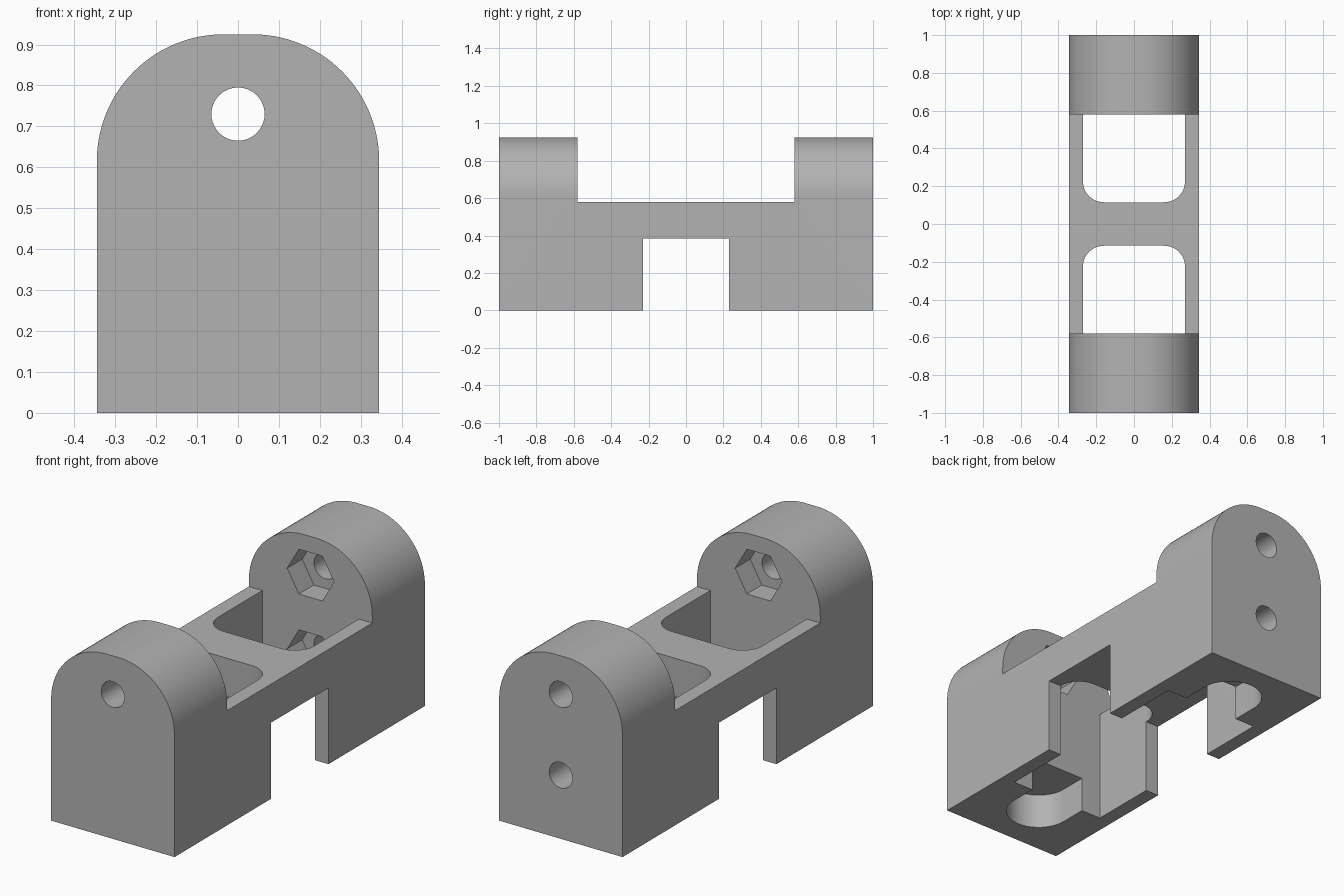
import bpy, bmesh
from math import sin, cos, radians

cube = bpy.data.objects.get("Cube")
if cube:
    bpy.data.objects.remove(cube, do_unlink=True)

# Main dimensions
HALF_W, HALF_L, HEIGHT = 0.345, 1.0, 0.925
CROWN_R = 0.31
BLOCK_Y, SADDLE_Z = 0.58, 0.58
WINDOW_X, WINDOW_Y, WINDOW_R = 0.27, 0.115, 0.11
SLOT_R, SLOT_Y, SLOT_Z = 0.157, 0.72, 0.18
BOLT_R, NUT_R, NUT_Y = 0.065, 0.131, 0.70
UPPER_Z, LOWER_Z = 0.73, 0.322

grey = bpy.data.materials.new("grey plastic")
grey.use_nodes = True
grey.diffuse_color = (0.45, 0.45, 0.45, 1)
grey.node_tree.nodes["Principled BSDF"].inputs["Base Color"].default_value = grey.diffuse_color


def arc(cx, cy, r, start, end, steps):
    angles = [radians(start + (end - start) * i / steps) for i in range(steps + 1)]
    return [(cx + r * cos(a), cy + r * sin(a)) for a in angles]


def ring(cy, r, steps):
    return arc(0, cy, r, 0, 360, steps)[:-1]


def box(x, low, high):
    return [(-x, low), (x, low), (x, high), (-x, high)]


def prism(name, outline, axis, low, high):
    """Extrude an (x, z) outline along Y, or an (x, y) outline along Z."""
    bm = bmesh.new()
    place = (lambda a, b, h: (a, h, b)) if axis == "Y" else (lambda a, b, h: (a, b, h))
    base = [bm.verts.new(place(a, b, low)) for a, b in outline]
    top = [bm.verts.new(place(a, b, high)) for a, b in outline]
    bm.faces.new(base)
    bm.faces.new(top)
    for i in range(len(base)):
        j = (i + 1) % len(base)
        bm.faces.new((base[i], base[j], top[j], top[i]))
    bmesh.ops.recalc_face_normals(bm, faces=bm.faces)
    mesh = bpy.data.meshes.new(name)
    bm.to_mesh(mesh)
    bm.free()
    mesh.materials.append(grey)
    obj = bpy.data.objects.new(name, mesh)
    bpy.context.collection.objects.link(obj)
    return obj


def flip(outline, side):
    return [(x, y * side) for x, y in outline]


# Arched bar that becomes the bracket
cx, cz = HALF_W - CROWN_R, HEIGHT - CROWN_R
crown = arc(cx, cz, CROWN_R, 0, 90, 28) + arc(-cx, cz, CROWN_R, 90, 180, 28)
body = prism("bracket_body", [(-HALF_W, 0), (HALF_W, 0)] + crown, "Y", -HALF_L, HALF_L)

# Saddle between the end blocks, and the notch beneath the bridge
cutters = [
    prism("saddle_cutter", box(0.6, SADDLE_Z, 1.2), "Y", -BLOCK_Y, BLOCK_Y),
    prism("notch_cutter", box(0.6, -0.2, 0.385), "Y", -0.23, 0.23),
]

# Windows either side of the bridge, and round-ended slots under the blocks
wx, wy = WINDOW_X - WINDOW_R, WINDOW_Y + WINDOW_R
window = ([(WINDOW_X, BLOCK_Y), (-WINDOW_X, BLOCK_Y)]
          + arc(-wx, wy, WINDOW_R, 180, 270, 12) + arc(wx, wy, WINDOW_R, 270, 360, 12))
slot = [(-SLOT_R, 0.5), (SLOT_R, 0.5)] + arc(0, SLOT_Y, SLOT_R, 0, 180, 32)
for side in (-1, 1):
    cutters.append(prism("window_cutter", flip(window, side), "Z", -0.2, 0.8))
    cutters.append(prism("slot_cutter", flip(slot, side), "Z", -0.2, SLOT_Z))

# Bolt holes with hexagonal nut pockets; the lower one is only at the back
for side, z in ((-1, UPPER_Z), (1, UPPER_Z), (1, LOWER_Z)):
    cutters.append(prism("nut_cutter", ring(z, NUT_R, 6), "Y", side * 0.5, side * NUT_Y))
    cutters.append(prism("bolt_cutter", ring(z, BOLT_R, 40), "Y", side * 0.5, side * 1.2))

# Carve the body, then drop the cutters
bpy.ops.object.select_all(action="DESELECT")
body.select_set(True)
bpy.context.view_layer.objects.active = body
for cutter in cutters:
    cutter.hide_render = True
    mod = body.modifiers.new(cutter.name, "BOOLEAN")
    mod.operation = "DIFFERENCE"
    mod.solver = "EXACT"
    mod.object = cutter
    bpy.ops.object.modifier_apply(modifier=mod.name)
    bpy.data.objects.remove(cutter, do_unlink=True)

bpy.ops.object.shade_smooth_by_angle(angle=radians(30))
